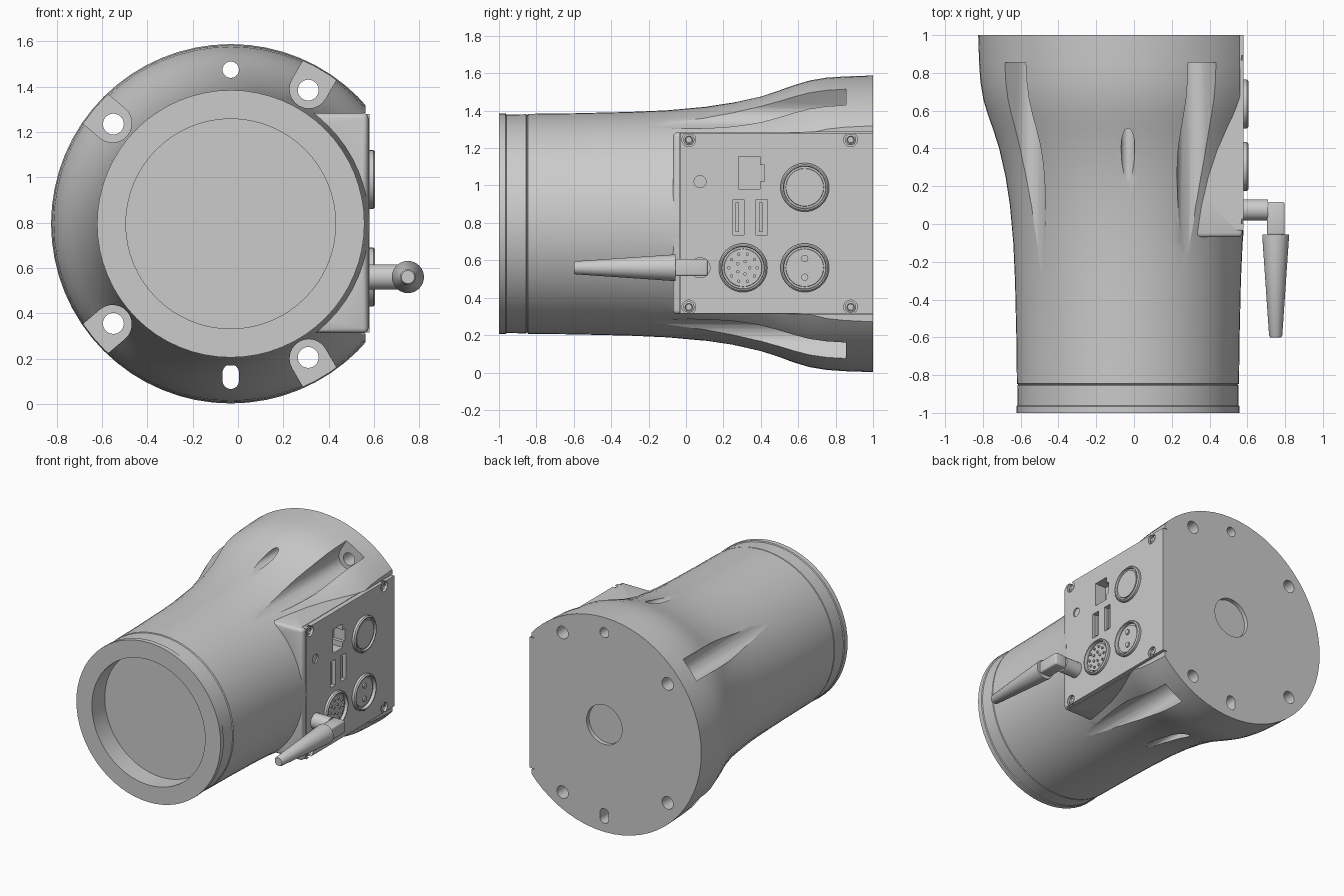
import bpy, bmesh, math
from mathutils import Vector

if "Cube" in bpy.data.objects:
    bpy.data.objects.remove(bpy.data.objects["Cube"])

CX, CZ = -0.032, 0.795          # body axis (runs along y)


def finish(name, bm, angle=35):
    bmesh.ops.remove_doubles(bm, verts=bm.verts, dist=1e-5)
    bmesh.ops.recalc_face_normals(bm, faces=bm.faces)
    me = bpy.data.meshes.new(name)
    bm.to_mesh(me)
    bm.free()
    ob = bpy.data.objects.new(name, me)
    bpy.context.collection.objects.link(ob)
    smooth(ob, angle)
    return ob


def smooth(ob, angle=35):
    bpy.ops.object.select_all(action='DESELECT')
    ob.select_set(True)
    bpy.context.view_layer.objects.active = ob
    bpy.ops.object.shade_smooth_by_angle(angle=math.radians(angle))


def lathe(name, profile, centre, axis, steps):
    """Spin (distance along axis, radius) points around an axis."""
    bm = bmesh.new()
    axis, centre, up = Vector(axis), Vector(centre), Vector((0, 0, 1))
    vs = [bm.verts.new(centre + axis * a + up * r) for a, r in profile]
    es = [bm.edges.new(p) for p in zip(vs, vs[1:])]
    bmesh.ops.spin(bm, geom=vs + es, cent=centre, axis=axis,
                   angle=2 * math.pi, steps=steps, use_duplicate=False)
    return finish(name, bm)


def rod(name, p0, p1, r0, r1=None, sides=32):
    p0, p1 = Vector(p0), Vector(p1)
    bm = bmesh.new()
    bmesh.ops.create_cone(bm, cap_ends=True, segments=sides, radius1=r0,
                          radius2=r0 if r1 is None else r1, depth=(p1 - p0).length)
    rot = (p1 - p0).to_track_quat('Z', 'Y').to_matrix()
    bmesh.ops.rotate(bm, matrix=rot, verts=bm.verts)
    bmesh.ops.translate(bm, vec=(p0 + p1) / 2, verts=bm.verts)
    return finish(name, bm)


def box(name, lo, hi, bevel=0):
    lo, hi = Vector(lo), Vector(hi)
    bm = bmesh.new()
    bmesh.ops.create_cube(bm, size=1)
    bmesh.ops.scale(bm, vec=hi - lo, verts=bm.verts)
    bmesh.ops.translate(bm, vec=(lo + hi) / 2, verts=bm.verts)
    if bevel:
        bmesh.ops.bevel(bm, geom=bm.edges[:], offset=bevel, segments=3,
                        profile=0.5, affect='EDGES')
    return finish(name, bm)


def boolean(targets, tool, op='DIFFERENCE'):
    for t in targets:
        m = t.modifiers.new("bool", 'BOOLEAN')
        m.operation, m.object, m.solver = op, tool, 'EXACT'
        bpy.context.view_layer.objects.active = t
        while t.modifiers[0] != m:      # keep the cut ahead of shading modifiers
            bpy.ops.object.modifier_move_up(modifier=m.name)
        bpy.ops.object.modifier_apply(modifier=m.name)
    bpy.data.objects.remove(tool)


def slot_cutter(x, z):
    """Tapering bolt pocket: a U open to the outside, run along y."""
    rad = Vector((x - CX, 0, z - CZ)).normalized()
    tan = Vector((-rad.z, 0, rad.x))
    w = 0.085
    pts = [(0.3, -w)] + [(-w * math.sin(a), -w * math.cos(a)) for a in
                         [i * math.pi / 12 for i in range(13)]] + [(0.3, w)]
    bm = bmesh.new()
    c = Vector((x, 0.855, z))
    f = bm.faces.new([bm.verts.new(c + rad * (u + 0.005) + tan * v) for u, v in pts])
    ext = bmesh.ops.extrude_face_region(bm, geom=[f])
    bmesh.ops.translate(bm, vec=(0, -1.3, 0),
                        verts=[g for g in ext['geom'] if isinstance(g, bmesh.types.BMVert)])
    return finish("cutter", bm)


# Flared housing with front recess, cap seam and rear centre hole
body = lathe("housing", [
    (-0.85, 0), (-0.85, 0.463), (-1, 0.463), (-1, 0.59), (-0.965, 0.59),
    (-0.96, 0.584), (-0.855, 0.586), (-0.85, 0.58), (-0.845, 0.588),
    (-0.6, 0.591), (-0.3, 0.598), (-0.1, 0.607), (0.1, 0.625), (0.25, 0.648),
    (0.4, 0.682), (0.5, 0.714), (0.58, 0.742), (0.66, 0.766), (0.75, 0.781),
    (0.85, 0.788), (1, 0.793), (1, 0.145), (0.97, 0.145), (0.97, 0)],
    (CX, 0, CZ), (0, 1, 0), 64)

# Bolt pockets and bolt holes
for x, z in ((-0.55, 1.235), (0.31, 1.385)):
    for zz in (z, 2 * CZ - z):
        boolean([body], slot_cutter(x, zz))
        boolean([body], rod("cutter", (x, 0.7, zz), (x, 1.1, zz), 0.046))

# Small top hole and bottom slot
boolean([body], rod("cutter", (CX, 0.1, 1.475), (CX, 1.1, 1.475), 0.036))
slot = rod("cutter", (CX, 0.1, 0), (CX, 1.1, 0), 0.036)
for v in slot.data.vertices:
    v.co.z += 0.138 if v.co.z > 0 else 0.102
boolean([body], slot)

# Flat side, connector box and seat for the panel
boolean([body], box("cutter", (0.562, -0.02, -0.2), (1, 1.2, 1.8)))
boolean([body], box("box", (0.2, -0.07, 0.312), (0.575, 0.95, 1.283), 0.022), 'UNION')
boolean([body], box("cutter", (0.545, -0.032, 0.31), (1, 1.2, 1.285)))

# Connector panel with socket openings
panel = box("connector_panel", (0.54, -0.03, 0.315), (0.58, 1.0, 1.28))
for y0, y1, z0, z1 in ((0.28, 0.395, 0.98, 1.155), (0.39, 0.42, 1.02, 1.11),
                       (0.25, 0.31, 0.735, 0.925), (0.375, 0.435, 0.735, 0.925)):
    boolean([panel, body], box("cutter", (0.49, y0, z0), (0.65, y1, z1)))
boolean([panel], rod("cutter", (0.57, 0.075, 1.02), (0.65, 0.075, 1.02), 0.032))
for y in (0.265, 0.39):
    box("usb_tongue", (0.48, y, 0.75), (0.57, y + 0.018, 0.91))

# Corner screws sunk in the panel
for y in (0.015, 0.88):
    for z in (0.35, 1.245):
        boolean([panel], rod("cutter", (0.558, y, z), (0.65, y, z), 0.037))
        lathe("screw", [(0.55, 0), (0.55, 0.03), (0.568, 0.03), (0.574, 0.02),
                        (0.566, 0.016), (0.566, 0)], (0, y, z), (1, 0, 0), 24)

# Round connectors: blank cap, multi-pin and two-pin
for name, y, z, floor in (("round_cap", 0.635, 0.99, 0.598),
                          ("multi_pin_socket", 0.305, 0.56, 0.588),
                          ("two_pin_socket", 0.635, 0.56, 0.588)):
    lathe(name, [(0.57, 0), (0.57, 0.13), (0.597, 0.13), (0.605, 0.122),
                 (0.605, 0.115), (floor - 0.006, 0.112), (floor - 0.006, 0.102),
                 (floor, 0.1), (floor, 0)], (0, y, z), (1, 0, 0), 40)
pins = [(0.635, 0.61, 0.019), (0.635, 0.51, 0.019)]
for count, radius in ((10, 0.076), (5, 0.035)):
    for i in range(count):
        a = 2 * math.pi * i / count
        pins.append((0.305 + radius * math.cos(a), 0.56 + radius * math.sin(a), 0.009))
for y, z, r in pins:
    rod("pin", (0.58, y, z), (0.598, y, z), r, sides=12)

# Folded antenna
rod("antenna_stub", (0.57, 0.075, 0.56), (0.71, 0.075, 0.56), 0.056)
box("antenna_elbow", (0.705, -0.06, 0.515), (0.798, 0.117, 0.607), 0.012)
lathe("antenna_blade", [(-0.055, 0), (-0.055, 0.071), (-0.065, 0.071),
                        (-0.59, 0.035), (-0.6, 0.029), (-0.6, 0)],
      (0.75, 0, 0.56), (0, 1, 0), 32)

for ob in (body, panel):
    smooth(ob)
